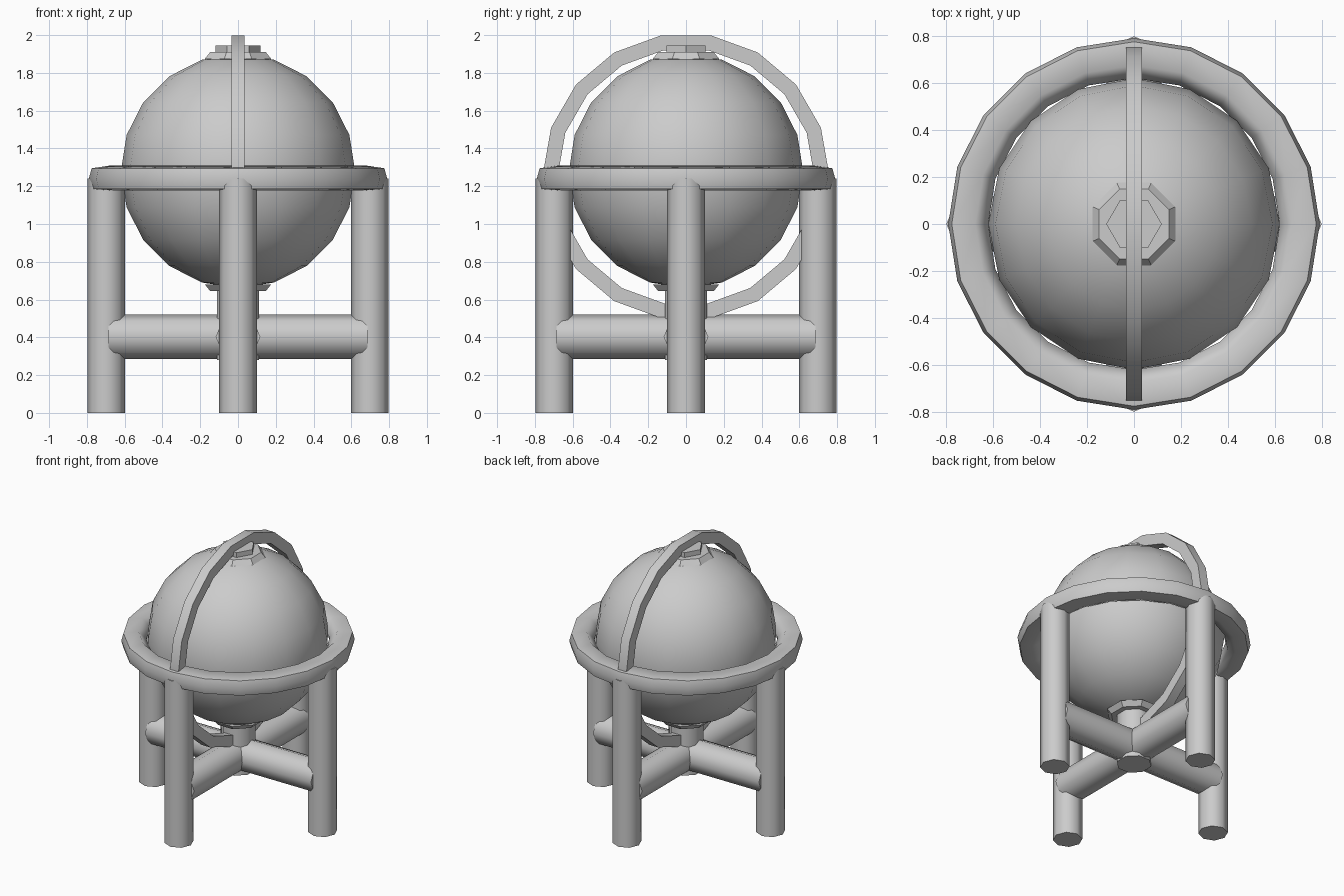
import bpy, bmesh, math
from math import sin, cos, pi, radians
from mathutils import Matrix

if "Cube" in bpy.data.objects:
    bpy.data.objects.remove(bpy.data.objects["Cube"])

grey = bpy.data.materials.new("plain grey")
grey.diffuse_color = (0.6, 0.6, 0.6, 1)
grey.use_nodes = True
grey.node_tree.nodes["Principled BSDF"].inputs["Base Color"].default_value = grey.diffuse_color


def finish(name, bm, angle):
    """Turn a bmesh into a named, shaded object."""
    bmesh.ops.recalc_face_normals(bm, faces=bm.faces)
    me = bpy.data.meshes.new(name)
    bm.to_mesh(me)
    bm.free()
    me.materials.append(grey)
    ob = bpy.data.objects.new(name, me)
    bpy.context.collection.objects.link(ob)
    bpy.ops.object.select_all(action='DESELECT')
    bpy.context.view_layer.objects.active = ob
    ob.select_set(True)
    if angle:
        bpy.ops.object.shade_smooth_by_angle(angle=radians(angle))
    return ob


def cylinder(name, r1, r2, length, sides, matrix, angle=50):
    bm = bmesh.new()
    bmesh.ops.create_cone(bm, cap_ends=True, segments=sides, radius1=r1,
                          radius2=r2, depth=length, matrix=matrix)
    return finish(name, bm, angle)


def lathe_ring(name, profile, steps, matrix, start=0.0, angle=50):
    """Sweep a closed (radius, height) profile round the z axis."""
    bm = bmesh.new()
    loops = []
    for i in range(steps):
        a = start + 2 * pi * i / steps
        loops.append([bm.verts.new(matrix @ Matrix.Rotation(a, 4, 'Z') @
                      Matrix.Translation((r, 0, z)).to_translation())
                      for r, z in profile])
    n = len(profile)
    for i in range(steps):
        a, b = loops[i], loops[(i + 1) % steps]
        for j in range(n):
            k = (j + 1) % n
            bm.faces.new((a[j], b[j], b[k], a[k]))
    return finish(name, bm, angle)


T = Matrix.Translation
CENTRE = 1.28

# Globe
bm = bmesh.new()
bmesh.ops.create_uvsphere(bm, u_segments=16, v_segments=10, radius=0.62,
                          matrix=T((0, 0, CENTRE)))
finish("globe", bm, 50)

# Horizontal ring resting on the legs
lathe_ring("horizon_ring",
           [(0.62, 1.25), (0.675, 1.31), (0.775, 1.295), (0.79, 1.24),
            (0.775, 1.185), (0.69, 1.178), (0.635, 1.195)],
           20, Matrix.Identity(4), angle=60)

# Upright ring, circling the globe in the y-z plane
lathe_ring("meridian_ring",
           [(0.68, -0.035), (0.76, -0.035), (0.76, 0.035), (0.68, 0.035)],
           18, T((0, 0, 1.25)) @ Matrix.Rotation(pi / 2, 4, 'Y'),
           start=radians(10), angle=30)

# Four legs
for i, side in enumerate(("right", "back", "left", "front")):
    a = i * pi / 2
    cylinder(side + "_leg", 0.1, 0.1, 1.24, 8,
             T((0.698 * cos(a), 0.698 * sin(a), 0.62)))

# Crossed stretchers between opposite legs
for name, axis, turn in (("side_stretcher", 'Y', pi / 2),
                         ("front_back_stretcher", 'X', pi / 2)):
    cylinder(name, 0.118, 0.118, 1.37, 8,
             T((0, 0, 0.403)) @ Matrix.Rotation(turn, 4, axis))

# Central post below the globe
cylinder("axis_post", 0.12, 0.12, 0.40, 8,
         T((0, 0, 0.48)) @ Matrix.Rotation(pi / 8, 4, 'Z'))

# Collars at both poles, and the knob on top
cylinder("top_collar", 0.19, 0.16, 0.035, 8,
         T((0, 0, 1.892)) @ Matrix.Rotation(pi / 8, 4, 'Z'), 30)
cylinder("bottom_collar", 0.16, 0.19, 0.035, 8,
         T((0, 0, 0.663)) @ Matrix.Rotation(pi / 8, 4, 'Z'), 30)
cylinder("top_knob", 0.118, 0.118, 0.05, 6,
         T((0, 0, 1.92)) @ Matrix.Rotation(pi / 6, 4, 'Z'), 30)
